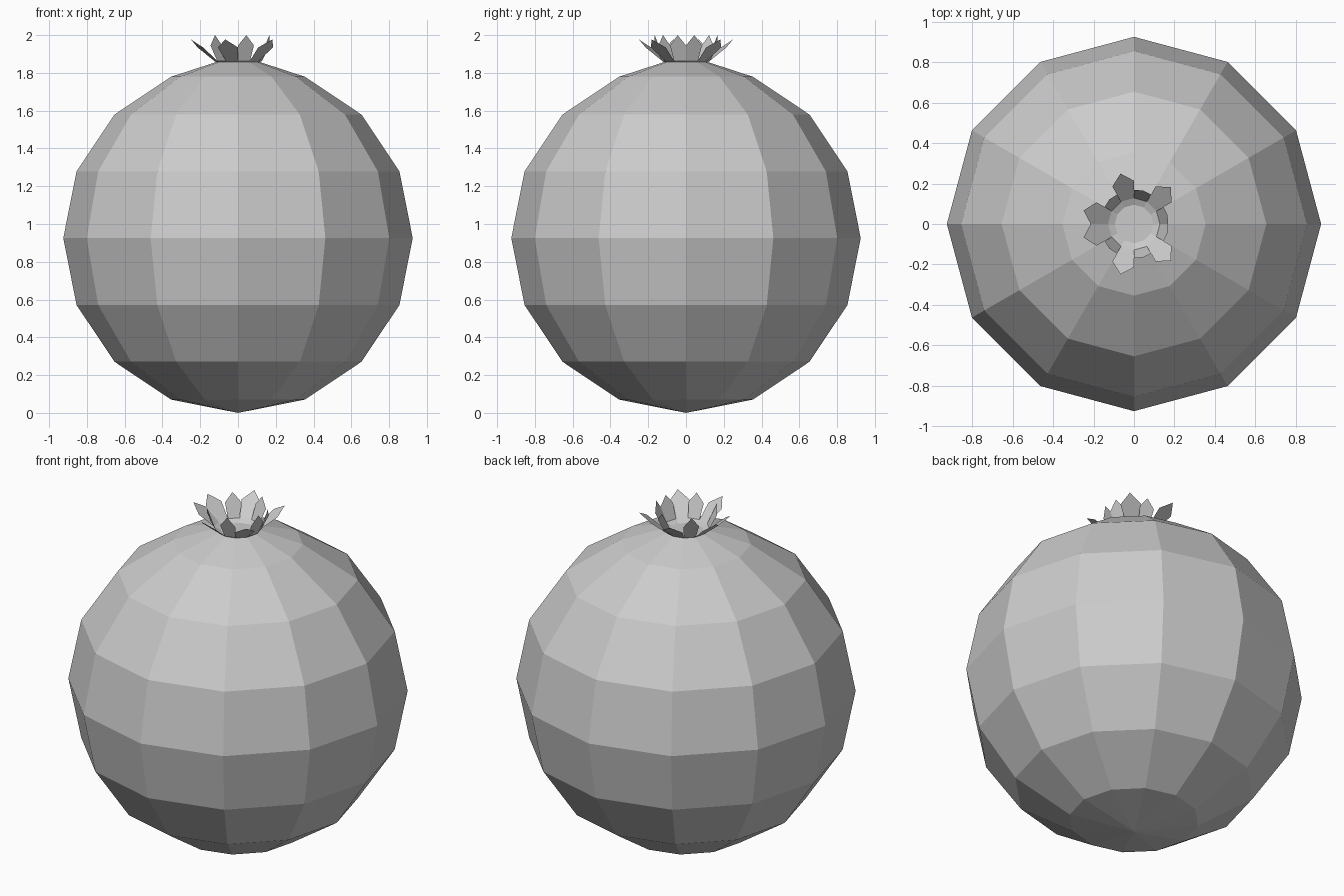
import bpy, bmesh
from math import sin, cos, pi, radians
from mathutils import Vector

cube = bpy.data.objects.get("Cube")
if cube:
    bpy.data.objects.remove(cube)

SIDES = 12
RADIUS = 0.925

grey = bpy.data.materials.new("plain grey")
grey.use_nodes = True
colour = (0.6, 0.6, 0.6, 1)
grey.diffuse_color = colour
grey.node_tree.nodes["Principled BSDF"].inputs["Base Color"].default_value = colour


def finish(bm, name):
    mesh = bpy.data.meshes.new(name)
    bm.to_mesh(mesh)
    bm.free()
    mesh.materials.append(grey)
    obj = bpy.data.objects.new(name, mesh)
    bpy.context.collection.objects.link(obj)
    return obj


def polar(r, angle, z):
    return Vector((r * cos(angle), r * sin(angle), z))


def lathe(bm, profile):
    """Join twelve-sided rings of (radius, height)."""
    rings = [[bm.verts.new(polar(r, 2 * pi * i / SIDES, z)) for i in range(SIDES)]
             for r, z in profile]
    for low, high in zip(rings, rings[1:]):
        for i in range(SIDES):
            j = (i + 1) % SIDES
            bm.faces.new((low[i], low[j], high[j], high[i]))
    return rings


# Round fruit body, drawn up to a small neck
bm = bmesh.new()
profile = [(RADIUS * sin(pi * k / 8), RADIUS * (1 - cos(pi * k / 8))) for k in range(1, 8)]
rings = lathe(bm, profile + [(0.117, 1.857)])
pole = bm.verts.new((0, 0, 0))
for i in range(SIDES):
    bm.faces.new((rings[0][(i + 1) % SIDES], rings[0][i], pole))
finish(bm, "fruit_body")

# Shallow cup at the base of the crown
bm = bmesh.new()
rings = lathe(bm, [(0.117, 1.857), (0.128, 1.865), (0.095, 1.85)])
bm.faces.new(rings[-1])
finish(bm, "crown_cup")

# Crown of pointed sepals: (shoulder radius, shoulder z, tip radius, tip z)
upright = (0.168, 1.945, 0.172, 2.0)
flared = (0.214, 1.935, 0.258, 1.977)
bm = bmesh.new()
for side in (1, -1):
    for k in range(6):
        shoulder_r, shoulder_z, tip_r, tip_z = flared if k % 2 else upright
        mid = side * radians(15 + 30 * k)
        half = side * radians(15)
        points = [polar(0.128, mid - half, 1.865), polar(0.128, mid + half, 1.865),
                  polar(shoulder_r, mid + half, shoulder_z), polar(tip_r, mid, tip_z),
                  polar(shoulder_r, mid - half, shoulder_z)]
        if side < 0:
            points.reverse()
        bm.faces.new([bm.verts.new(p) for p in points])
finish(bm, "crown_sepals")
